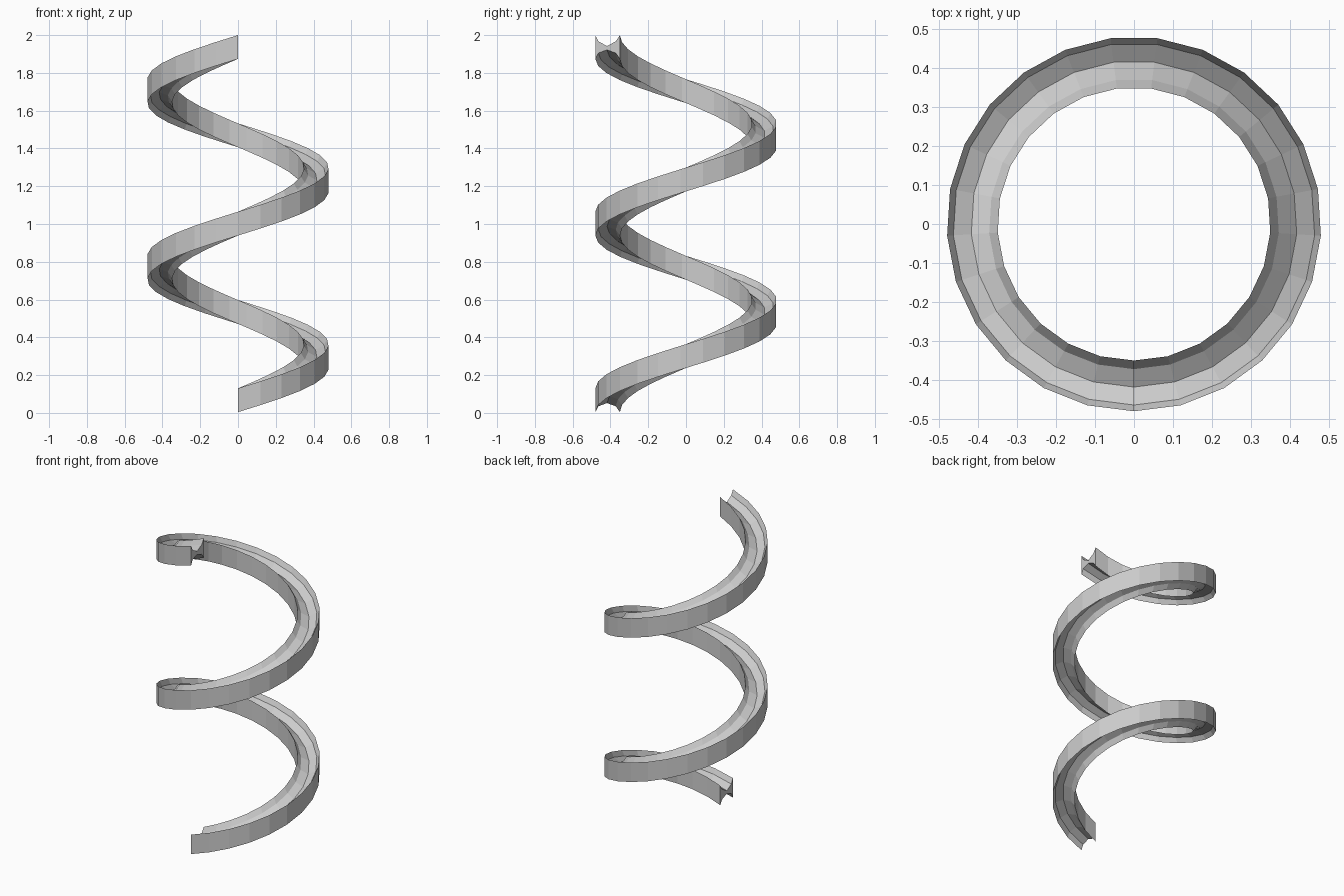
import bpy, bmesh
from math import sin, cos, pi

if "Cube" in bpy.data.objects:
    bpy.data.objects.remove(bpy.data.objects["Cube"])

TURNS, STEPS, RISE = 2, 50, 1.87
# H-shaped cross-section: (radius, height), two straight walls and dished channels
PROFILE = [(0.48, 0.004), (0.48, 0.13), (0.464, 0.097), (0.418, 0.072),
           (0.372, 0.097), (0.35, 0.13), (0.35, 0.004), (0.372, 0.035),
           (0.418, 0.052), (0.464, 0.035)]

# Sweep the section up a helix starting at the front
bm = bmesh.new()
rings = []
for i in range(STEPS + 1):
    t = i / STEPS
    a = -pi / 2 + 2 * pi * TURNS * t
    rings.append([bm.verts.new((r * cos(a), r * sin(a), z + RISE * t)) for r, z in PROFILE])
n = len(PROFILE)
for lo, hi in zip(rings, rings[1:]):
    for k in range(n):
        bm.faces.new((lo[k], hi[k], hi[(k + 1) % n], lo[(k + 1) % n]))
# End caps
bm.faces.new(rings[0])
bm.faces.new(rings[-1][::-1])
bmesh.ops.recalc_face_normals(bm, faces=bm.faces)

mesh = bpy.data.meshes.new("spiral_rail")
bm.to_mesh(mesh)
bm.free()
bpy.context.collection.objects.link(bpy.data.objects.new("spiral_rail", mesh))
